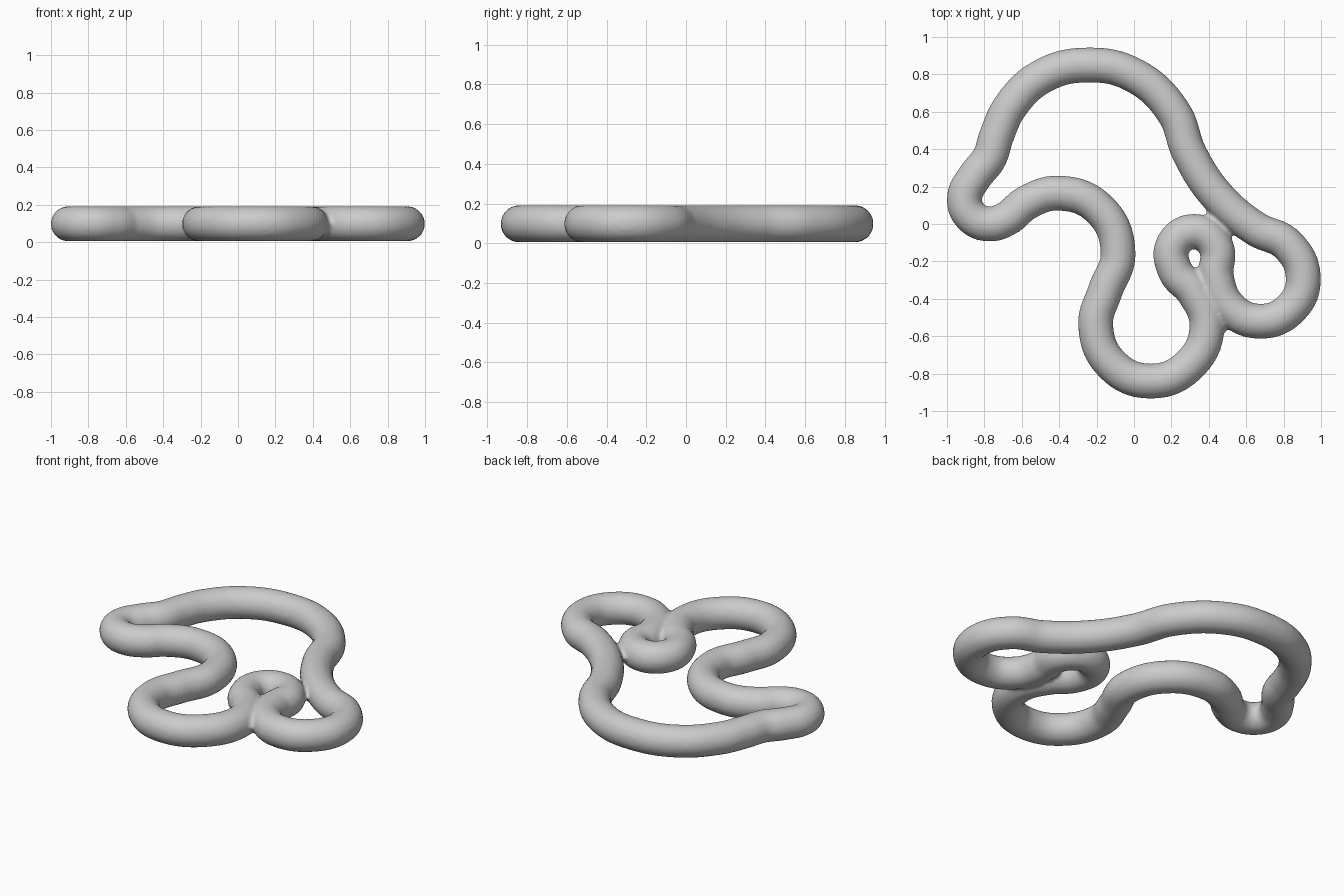
import bpy

if "Cube" in bpy.data.objects:
    bpy.data.objects.remove(bpy.data.objects["Cube"])

RADIUS = 0.094

# Centre line of the closed tube, seen from above
path = [
    (-0.25, 0.85), (0.0, 0.795), (0.21, 0.60), (0.30, 0.37), (0.445, 0.15),
    (0.65, -0.025), (0.82, -0.11), (0.905, -0.285), (0.84, -0.45), (0.67, -0.52),
    (0.51, -0.445), (0.44, -0.28), (0.44, -0.125), (0.33, -0.04), (0.21, -0.11),
    (0.22, -0.25), (0.32, -0.365), (0.39, -0.54), (0.30, -0.75), (0.09, -0.84),
    (-0.12, -0.75), (-0.205, -0.54), (-0.155, -0.36), (-0.085, -0.16), (-0.18, 0.075),
    (-0.40, 0.165), (-0.58, 0.11), (-0.67, 0.035), (-0.775, 0.0), (-0.87, 0.04),
    (-0.907, 0.135), (-0.85, 0.255), (-0.775, 0.35), (-0.735, 0.47), (-0.66, 0.63),
    (-0.49, 0.79),
]

# Tube swept along the smooth closed path
curve = bpy.data.curves.new("tube_path", 'CURVE')
curve.dimensions = '3D'
curve.twist_mode = 'Z_UP'
curve.bevel_depth = RADIUS
curve.bevel_resolution = 8
curve.resolution_u = 10
spline = curve.splines.new('BEZIER')
spline.bezier_points.add(len(path) - 1)
spline.use_cyclic_u = True
for point, (x, y) in zip(spline.bezier_points, path):
    point.co = (x, y, 0.098)
    point.handle_left_type = point.handle_right_type = 'AUTO'

tube = bpy.data.objects.new("looped_tube", curve)
bpy.context.collection.objects.link(tube)
bpy.context.view_layer.objects.active = tube
tube.select_set(True)
bpy.ops.object.convert(target='MESH')
tube = bpy.context.object

# Fuse the places where the tube touches itself
fuse = tube.modifiers.new("fuse", 'REMESH')
fuse.mode = 'VOXEL'
fuse.voxel_size = 0.014
fuse.use_smooth_shade = True
soften = tube.modifiers.new("soften", 'SMOOTH')
soften.factor = 0.5
soften.iterations = 3
